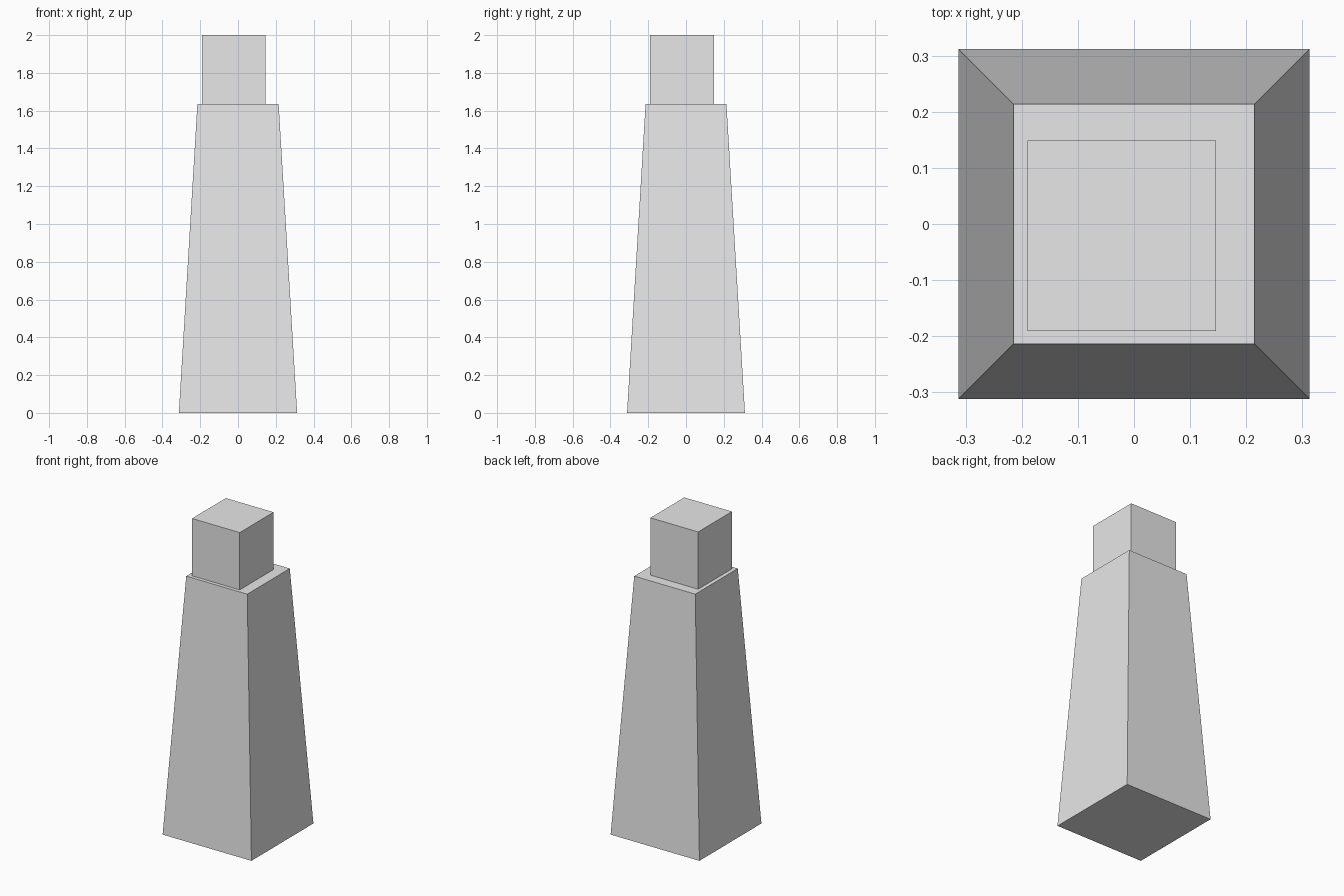
import bpy
import bmesh

if "Cube" in bpy.data.objects:
    bpy.data.objects.remove(bpy.data.objects["Cube"])

stone = bpy.data.materials.new("light_grey")
stone.diffuse_color = (0.8, 0.8, 0.8, 1.0)
stone.use_nodes = True
stone.node_tree.nodes["Principled BSDF"].inputs["Base Color"].default_value = stone.diffuse_color


def tapered_block(name, center, bottom, top, z0, z1):
    """Four-sided block; bottom and top are (x, y) half sizes."""
    bm = bmesh.new()
    bmesh.ops.create_cube(bm, size=2.0)
    for v in bm.verts:
        half, z = (top, z1) if v.co.z > 0 else (bottom, z0)
        v.co = (center[0] + v.co.x * half[0], center[1] + v.co.y * half[1], z)
    mesh = bpy.data.meshes.new(name)
    bm.to_mesh(mesh)
    bm.free()
    mesh.materials.append(stone)
    obj = bpy.data.objects.new(name, mesh)
    bpy.context.collection.objects.link(obj)
    return obj


# Tall tapering shaft
tapered_block("tower_shaft", (0, 0), (0.313, 0.312), (0.215, 0.214), 0.0, 1.635)

# Square cap block, set slightly off-centre
tapered_block("top_block", (-0.022, -0.021), (0.168, 0.17), (0.168, 0.17), 1.635, 2.0)
